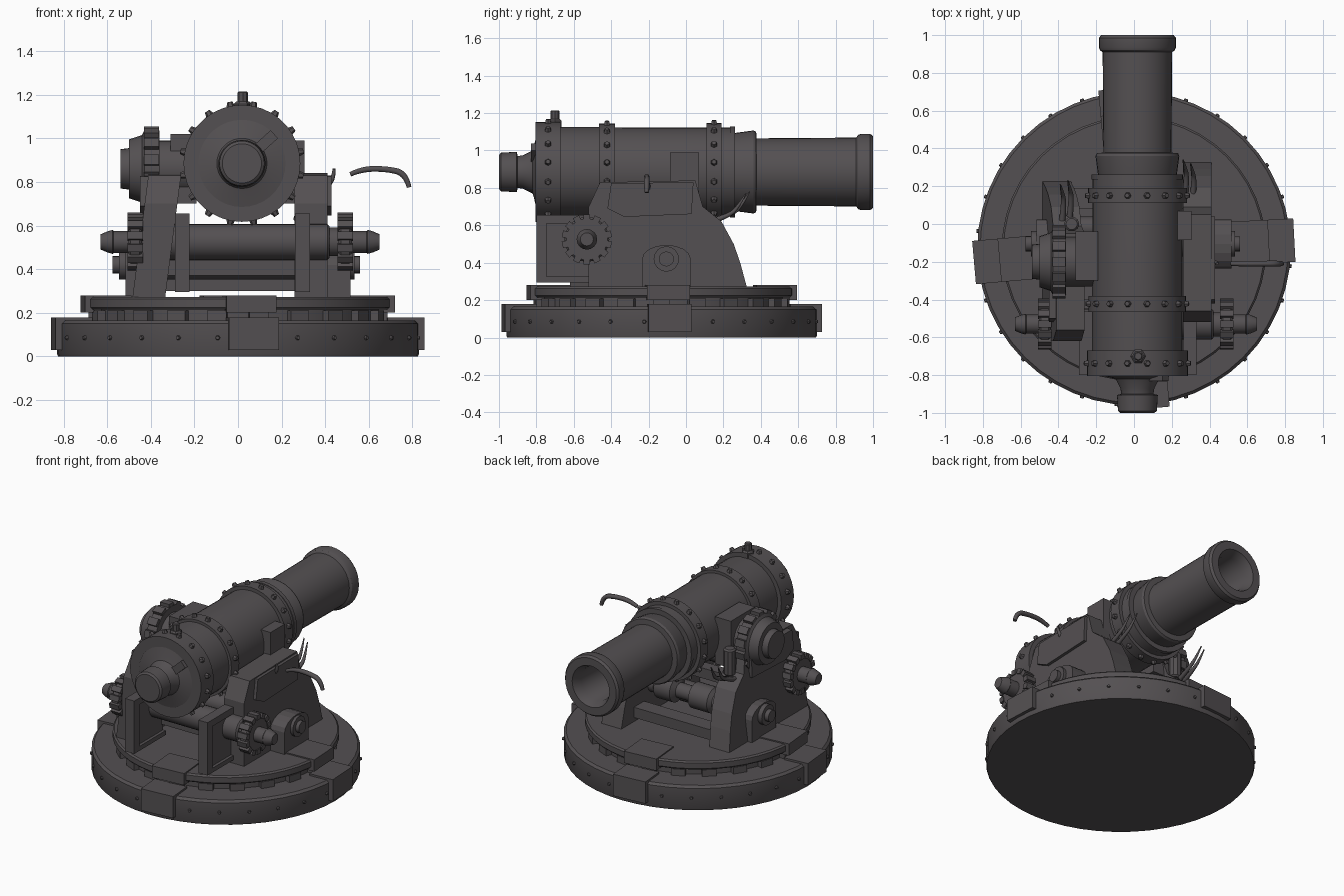
import bpy, bmesh, math
from mathutils import Matrix, Vector

if "Cube" in bpy.data.objects:
    bpy.data.objects.remove(bpy.data.objects["Cube"])

iron = bpy.data.materials.new("dark iron")
iron.diffuse_color = (0.088, 0.080, 0.084, 1)
iron.use_nodes = True
iron.node_tree.nodes["Principled BSDF"].inputs["Base Color"].default_value = iron.diffuse_color
AX = {'X': Matrix.Rotation(math.pi / 2, 4, 'Y'), 'Y': Matrix.Rotation(-math.pi / 2, 4, 'X'), 'Z': Matrix()}


def finish(name, bm, smooth=False):
    bmesh.ops.remove_doubles(bm, verts=bm.verts, dist=1e-5)
    bmesh.ops.recalc_face_normals(bm, faces=bm.faces)
    me = bpy.data.meshes.new(name)
    bm.to_mesh(me)
    bm.free()
    me.materials.append(iron)
    ob = bpy.data.objects.new(name, me)
    bpy.context.collection.objects.link(ob)
    if smooth:
        bpy.ops.object.select_all(action='DESELECT')
        ob.select_set(True)
        bpy.context.view_layer.objects.active = ob
        bpy.ops.object.shade_smooth_by_angle(angle=math.radians(30))
    return ob


def lathe(name, profile, loc, axis='Z', seg=32):
    """Turn (radius, height) points about an axis through loc."""
    bm = bmesh.new()
    vs = [bm.verts.new((r, 0, h)) for r, h in profile]
    es = [bm.edges.new(p) for p in zip(vs, vs[1:])]
    bmesh.ops.spin(bm, geom=vs + es, cent=(0, 0, 0), axis=(0, 0, 1), angle=2 * math.pi, steps=seg)
    bmesh.ops.transform(bm, matrix=Matrix.Translation(loc) @ AX[axis], verts=bm.verts)
    return finish(name, bm, True)


def rod(name, r, a, b, loc, axis='X', seg=24, bev=0.01):
    return lathe(name, [(0, a), (r - bev, a), (r, a + bev), (r, b - bev), (r - bev, b), (0, b)], loc, axis, seg)


def add_box(bm, lo, hi, m=Matrix()):
    c = [(p + q) / 2 for p, q in zip(lo, hi)]
    s = [q - p for p, q in zip(lo, hi)]
    bmesh.ops.create_cube(bm, size=1, matrix=m @ Matrix.Translation(c) @ Matrix.Diagonal((*s, 1)))


def box(name, lo, hi, m=Matrix()):
    bm = bmesh.new()
    add_box(bm, lo, hi, m)
    return finish(name, bm)


def prism(name, yz, x0, x1, lean=0, zt=0.84, dy=0):
    """Extrude a side outline from x0 to x1; lean moves the foot sideways."""
    bm = bmesh.new()
    rows = [[bm.verts.new((x + lean * (zt - z), y + dy, z)) for y, z in yz] for x in (x0, x1)]
    bm.faces.new(rows[0])
    bm.faces.new(rows[1][::-1])
    for i in range(len(yz)):
        j = (i + 1) % len(yz)
        bm.faces.new((rows[0][i], rows[0][j], rows[1][j], rows[1][i]))
    return finish(name, bm)


def ring_blocks(name, n, lo, hi, loc, axis='Z', start=0.0):
    """Boxes set in a circle; lo/hi are (radial, tangential, axial)."""
    bm = bmesh.new()
    for i in range(n):
        m = Matrix.Translation(loc) @ AX[axis] @ Matrix.Rotation(start + i * 2 * math.pi / n, 4, 'Z')
        add_box(bm, lo, hi, m)
    return finish(name, bm)


def studs(name, n, r, h, size, loc, axis):
    """Domed rivets standing out round a ring."""
    bm = bmesh.new()
    for i in range(n):
        m = Matrix.Translation(loc) @ AX[axis] @ Matrix.Rotation((i + .5) * 2 * math.pi / n, 4, 'Z')
        m = m @ Matrix.Translation((r, 0, h)) @ AX['X']
        bmesh.ops.create_cone(bm, cap_ends=True, segments=6, radius1=size, radius2=size * .6, depth=size * 1.4, matrix=m)
    return finish(name, bm)


def bar(name, pts, size):
    """Bent tapered bar through points."""
    cu = bpy.data.curves.new(name, 'CURVE')
    cu.dimensions = '3D'
    cu.bevel_depth = size
    cu.bevel_resolution = 1
    cu.resolution_u = 6
    cu.use_fill_caps = True
    sp = cu.splines.new('NURBS')
    sp.points.add(len(pts) - 1)
    for p, (co, r) in zip(sp.points, pts):
        p.co = (*co, 1)
        p.radius = r
    sp.use_endpoint_u = True
    sp.order_u = 3
    cu.materials.append(iron)
    bpy.context.collection.objects.link(bpy.data.objects.new(name, cu))


# turntable base
C = Vector((0, -0.13, 0))
lathe("base_disc", [(0, 0), (0.825, 0), (0.83, 0.01), (0.83, 0.15), (0.815, 0.165), (0, 0.165)], C, seg=48)
lathe("bearing_core", [(0, 0.16), (0.65, 0.16), (0.65, 0.225), (0, 0.225)], C, seg=48)
lathe("turntable_disc", [(0, 0.215), (0.69, 0.215), (0.70, 0.225), (0.70, 0.262), (0.69, 0.272), (0, 0.272)], C, seg=48)
ring_blocks("bearing_blocks", 22, (0.64, -0.045, 0.165), (0.685, 0.045, 0.21), C)
studs("base_rivets", 28, 0.83, 0.085, 0.014, C, 'Z')

# four stepped clamps over both discs
for i, a in enumerate((3, 95, 185, 275)):
    m = Matrix.Translation(C) @ Matrix.Rotation(math.radians(a), 4, 'Z')
    bm = bmesh.new()
    add_box(bm, (0.50, -0.115, 0.20), (0.715, 0.115, 0.28), m)
    add_box(bm, (0.68, -0.115, 0.03), (0.85, 0.115, 0.178), m)
    finish("base_clamp_%d" % i, bm)

# barrel, turned along y
B = Vector((0.018, 0, 0.885))
lathe("barrel", [(0, -1.0), (0.09, -1.0), (0.103, -0.99), (0.108, -0.905), (0.085, -0.9), (0.09, -0.87),
                 (0.115, -0.82), (0.13, -0.815), (0.235, -0.79), (0.24, -0.74), (0.238, 0.25), (0.205, 0.25),
                 (0.21, 0.27), (0.222, 0.36), (0.215, 0.375), (0.18, 0.378), (0.184, 0.91), (0.198, 0.92),
                 (0.204, 0.935), (0.204, 0.985), (0.192, 1.0), (0.14, 1.0), (0.115, 0.94), (0.112, 0.55), (0, 0.55)], B, 'Y', 36)
for name, a, b, r in (("breech_band", -0.805, -0.67, 0.268), ("middle_band", -0.465, -0.38, 0.258), ("front_band", 0.11, 0.19, 0.262)):
    lathe(name, [(0.20, a), (r, a), (r, b), (0.23, b)], B, 'Y', 36)
    studs(name + "_rivets", 16, r + 0.005, (a + b) / 2, 0.021, B, 'Y')
lathe("front_flange", [(0.2, 0.235), (0.242, 0.235), (0.242, 0.262), (0.2, 0.262)], B, 'Y', 36)
box("breech_key", (-0.025, -0.83, 0.10), (0.025, -0.79, 0.20),
    Matrix.Translation(B) @ Matrix.Rotation(math.radians(48), 4, 'Y'))

# vent cap on top
V = Vector((0.022, -0.70, 0))
rod("vent_base", 0.04, 1.10, 1.168, V, 'Z', 6)
rod("vent_pin", 0.024, 1.15, 1.215, V, 'Z', 8, 0.005)

# side cheeks of the carriage
outline = [(-0.52, 0.27), (-0.52, 0.70), (-0.46, 0.83), (0.05, 0.84), (0.09, 0.70), (0.19, 0.62),
           (0.255, 0.50), (0.29, 0.40), (0.325, 0.27)]
prism("right_cheek", outline, 0.26, 0.41)
prism("left_cheek", outline, -0.41, -0.26, -0.13, dy=-0.1)
panel = [(-0.42, 0.69), (-0.40, 0.825), (0.04, 0.83), (0.03, 0.66), (-0.33, 0.645)]
prism("right_cheek_panel", panel, 0.40, 0.43)
prism("left_cheek_panel", panel, -0.45, -0.40, dy=-0.1)

# low pivot brackets with round bosses
arch = [(-0.235, 0.27), (-0.235, 0.42)] + [(-0.105 - 0.13 * math.cos(t * math.pi / 8), 0.42 + 0.075 * math.sin(t * math.pi / 8))
                                          for t in range(1, 8)] + [(0.025, 0.42), (0.025, 0.27)]
for side, s in (("right", 1), ("left", -1)):
    prism(side + "_pivot_bracket", arch, s * 0.40, s * 0.515)
    lathe(side + "_pivot_boss", [(0, 0), (0.068, 0), (0.068, 0.535), (0.04, 0.535), (0.04, 0.56), (0, 0.56)]
          if s > 0 else [(0, 0), (0.068, 0), (0.068, -0.545), (0.04, -0.545), (0.04, -0.575), (0, -0.575)],
          (0, -0.105, 0.42), 'X', 16)

# cross members between the cheeks
box("front_crossbar", (-0.36, 0.08, 0.30), (0.30, 0.19, 0.37))
box("rear_crossbar", (-0.36, -0.48, 0.37), (0.30, -0.40, 0.44))
lathe("elevation_drum", [(0, -0.34), (0.06, -0.34), (0.06, -0.22), (0.085, -0.2), (0.085, -0.06), (0.05, -0.04),
                         (0.05, 0.06), (0.085, 0.08), (0.085, 0.2), (0.06, 0.22), (0.06, 0.3), (0, 0.3)],
      (0, -0.02, 0.46), 'X', 20)

# rear axle with toothed wheels and end nuts
A = Vector((0.01, -0.53, 0.525))
rod("axle", 0.082, -0.41, 0.41, A)
for side, s in (("right", 1), ("left", -1)):
    lathe(side + "_axle_end", [(0, s * 0.40), (0.065, s * 0.40), (0.065, s * 0.46), (0.05, s * 0.47), (0.05, s * 0.58),
                               (0.055, s * 0.585), (0.048, s * 0.61), (0.035, s * 0.64), (0, s * 0.64)], A, 'X', 16)
    c = s * 0.482
    rod(side + "_axle_wheel", 0.12, c - 0.03, c + 0.03, A)
    ring_blocks(side + "_axle_wheel_teeth", 14, (0.10, -0.018, c - 0.036), (0.134, 0.018, c + 0.036), A, 'X')
    # open frame holding the axle
    x0, x1 = (0.262, 0.33) if s > 0 else (-0.29, -0.222)
    bm = bmesh.new()
    add_box(bm, (x0, -0.80, 0.295), (x1, -0.745, 0.655))
    add_box(bm, (x0, -0.80, 0.295), (x1, -0.46, 0.325))
    add_box(bm, (x0, -0.80, 0.61), (x1, -0.46, 0.655))
    add_box(bm, (x0 + 0.02, -0.76, 0.31), (x1 - 0.02, -0.46, 0.64))
    finish(side + "_axle_frame", bm)

# left trunnion block with large toothed wheel
T = Vector((0, -0.2, 0.86))
box("left_trunnion_block", (-0.31, -0.30, 0.70), (-0.19, -0.04, 1.02))
lathe("left_trunnion_hub", [(0, -0.2), (0.13, -0.2), (0.13, -0.36), (0.175, -0.36), (0.175, -0.43), (0.155, -0.44),
                            (0.135, -0.50), (0.095, -0.50), (0.09, -0.54), (0, -0.54)], T, 'X', 28)
ring_blocks("left_trunnion_teeth", 14, (0.155, -0.024, -0.432), (0.195, 0.024, -0.362), T, 'X')
box("right_trunnion_block", (0.20, -0.085, 0.70), (0.305, 0.07, 0.99))

# loose bent handle on the right
bar("side_handle", [((0.515, -0.21, 0.835), .8), ((0.57, -0.21, 0.86), 1), ((0.68, -0.21, 0.86), 1),
                    ((0.77, -0.21, 0.84), 1.1), ((0.785, -0.21, 0.775), .8)], 0.015)

# small curved hooks at the front of the cheeks
for i, (x, y, z) in enumerate(((0.27, 0.21, 0.66), (0.31, 0.19, 0.65), (-0.34, 0.10, 0.70), (-0.38, 0.08, 0.70))):
    bar("hook_%d" % i, [((x, y - 0.06, z - 0.03), 1.2), ((x + 0.01, y + 0.04, z), 1),
                        ((x, y + 0.09, z + 0.05), .7), ((x - 0.01, y + 0.13, z + 0.12), .25)], 0.014)
bar("cheek_hook", [((0.40, -0.20, 0.78), 1), ((0.44, -0.20, 0.80), 1), ((0.44, -0.21, 0.86), .5)], 0.014)
rod("left_cheek_knob", 0.04, 0.68, 0.86, (-0.33, 0.0, 0), 'Z', 10)
